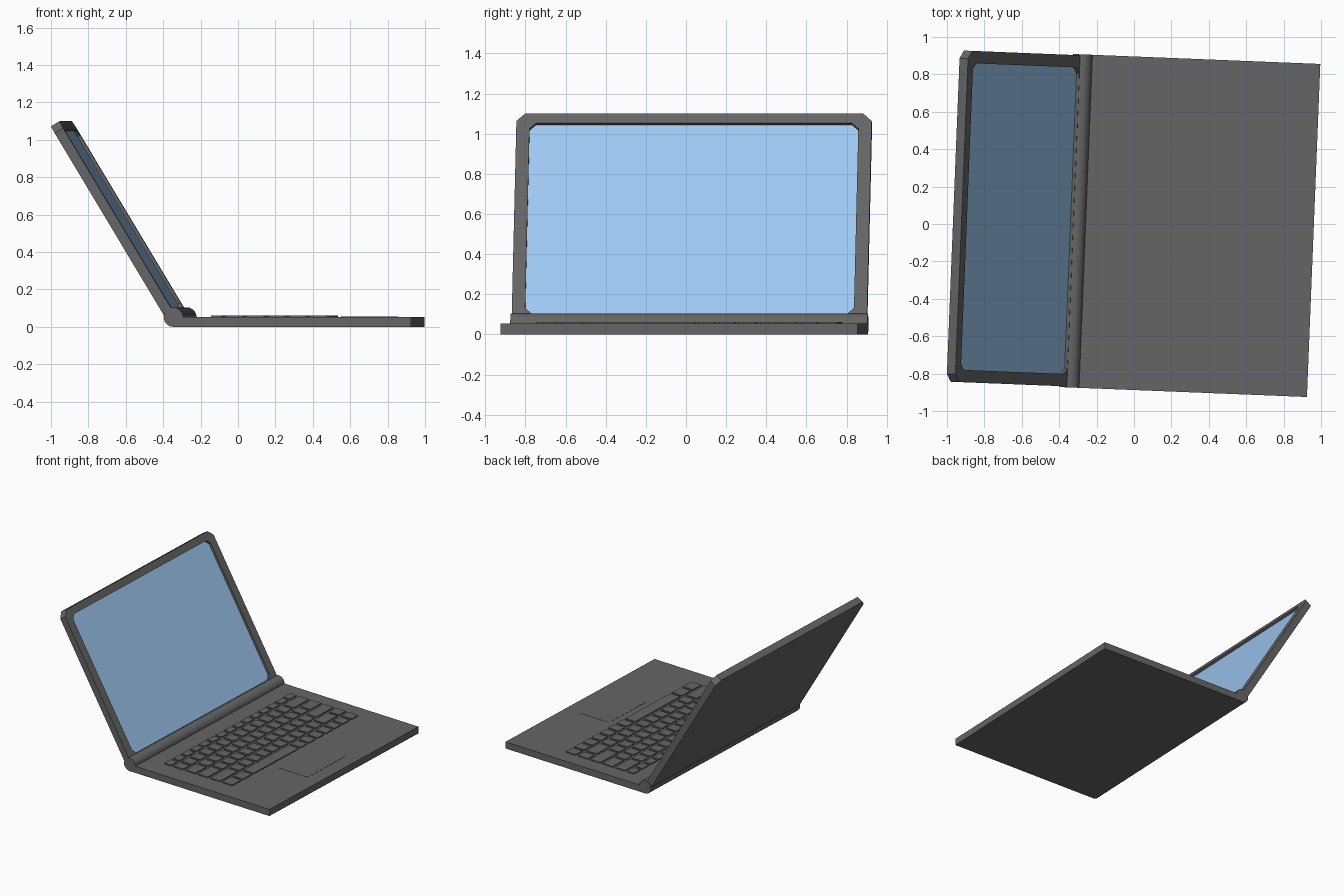
import bpy, bmesh, math
from mathutils import Matrix, Vector

if "Cube" in bpy.data.objects:
    bpy.data.objects.remove(bpy.data.objects["Cube"])

VC = 0.004                                   # middle of the width
TURN = Matrix.Rotation(math.radians(-2.3), 4, 'Z')
HINGE = Vector((-0.31, VC, 0.052))
# lid frame: x = out of the screen, y = width, z = up along the lid
LID = TURN @ Matrix.Translation(HINGE) @ Matrix.Rotation(math.radians(-30.96), 4, 'Y')


def material(name, rgb):
    m = bpy.data.materials.new(name)
    m.diffuse_color = (*rgb, 1)
    m.use_nodes = True
    m.node_tree.nodes["Principled BSDF"].inputs["Base Color"].default_value = m.diffuse_color
    return m


BODY = material("dark_grey", (0.13, 0.13, 0.13))
BLUE = material("screen_blue", (0.34, 0.58, 0.9))


def finish(name, bm, matrix, mat):
    bmesh.ops.recalc_face_normals(bm, faces=bm.faces)
    bm.transform(matrix)
    me = bpy.data.meshes.new(name)
    bm.to_mesh(me)
    bm.free()
    me.materials.append(mat)
    ob = bpy.data.objects.new(name, me)
    bpy.context.collection.objects.link(ob)
    return ob


def octagon(a0, a1, b0, b1, c):
    """Rectangle with corners cut by c, as (a, b) pairs."""
    return [(a0 + c, b0), (a1 - c, b0), (a1, b0 + c), (a1, b1 - c),
            (a1 - c, b1), (a0 + c, b1), (a0, b1 - c), (a0, b0 + c)]


def skin(bm, loops):
    """Join a chain of point loops with quads and cap both ends."""
    rings = [[bm.verts.new(p) for p in loop] for loop in loops]
    for r, s in zip(rings, rings[1:]):
        for i in range(len(r)):
            j = (i + 1) % len(r)
            bm.faces.new((r[i], r[j], s[j], s[i]))
    bm.faces.new(rings[0])
    bm.faces.new(rings[-1])


def box(bm, x0, x1, y0, y1, z0, z1):
    flat = [(x0, y0), (x1, y0), (x1, y1), (x0, y1)]
    skin(bm, [[(x, y, z) for x, y in flat] for z in (z0, z1)])


# base slab
TOP = 0.053
bm = bmesh.new()
box(bm, -0.31, 0.961, VC - 0.891, VC + 0.891, 0, TOP)
finish("base", bm, TURN, BODY)

# hinge barrel
bm = bmesh.new()
bmesh.ops.create_cone(bm, cap_ends=True, segments=24, radius1=0.052, radius2=0.052, depth=1.782)
hinge = finish("hinge", bm, TURN @ Matrix.Translation(HINGE) @ Matrix.Rotation(math.pi / 2, 4, 'X'), BODY)
bpy.context.view_layer.objects.active = hinge
hinge.select_set(True)
bpy.ops.object.shade_smooth_by_angle(angle=math.radians(35))

# lid with recessed opening
outer = octagon(-0.886, 0.886, 0.0, 1.213, 0.042)
inner = octagon(-0.82, 0.82, 0.052, 1.158, 0.032)
bm = bmesh.new()
skin(bm, [[(x, y, z) for y, z in loop] for loop, x in
          ((outer, -0.039), (outer, 0.014), (inner, 0.014), (inner, -0.006))])
finish("lid", bm, LID, BODY)

# screen panel inside the opening
bm = bmesh.new()
skin(bm, [[(x, y, z) for y, z in inner] for x in (-0.008, -0.003)])
finish("screen", bm, LID, BLUE)

# trackpad
bm = bmesh.new()
pad = octagon(0.563, 0.849, -0.283, 0.179, 0.015)
skin(bm, [[(x, y, z) for x, y in pad] for z in (TOP - 0.01, TOP + 0.0015)])
finish("trackpad", bm, TURN, BODY)

# keyboard: key widths per row, 15 units across
rows = [
    [1] * 15,
    [1] * 13 + [2],
    [1.5] + [1] * 12 + [1.5],
    [1.75] + [1] * 11 + [2.25],
    [2.25] + [1] * 10 + [1.75, 1],
    [1.25, 1.25, 5.5, 1, 1, 1, 1, 1, 1, 1],
]
depths = [0.08] + [0.112] * 5
UNIT, GAP = 1.525 / 15, 0.011
bm = bmesh.new()
u = -0.125
for widths, depth in zip(rows, depths):
    v = -0.74
    for w in widths:
        box(bm, u + GAP, u + depth - GAP, v + GAP, v + w * UNIT - GAP, TOP - 0.005, TOP + 0.008)
        v += w * UNIT
    u += depth
finish("keyboard_keys", bm, TURN, BODY)
